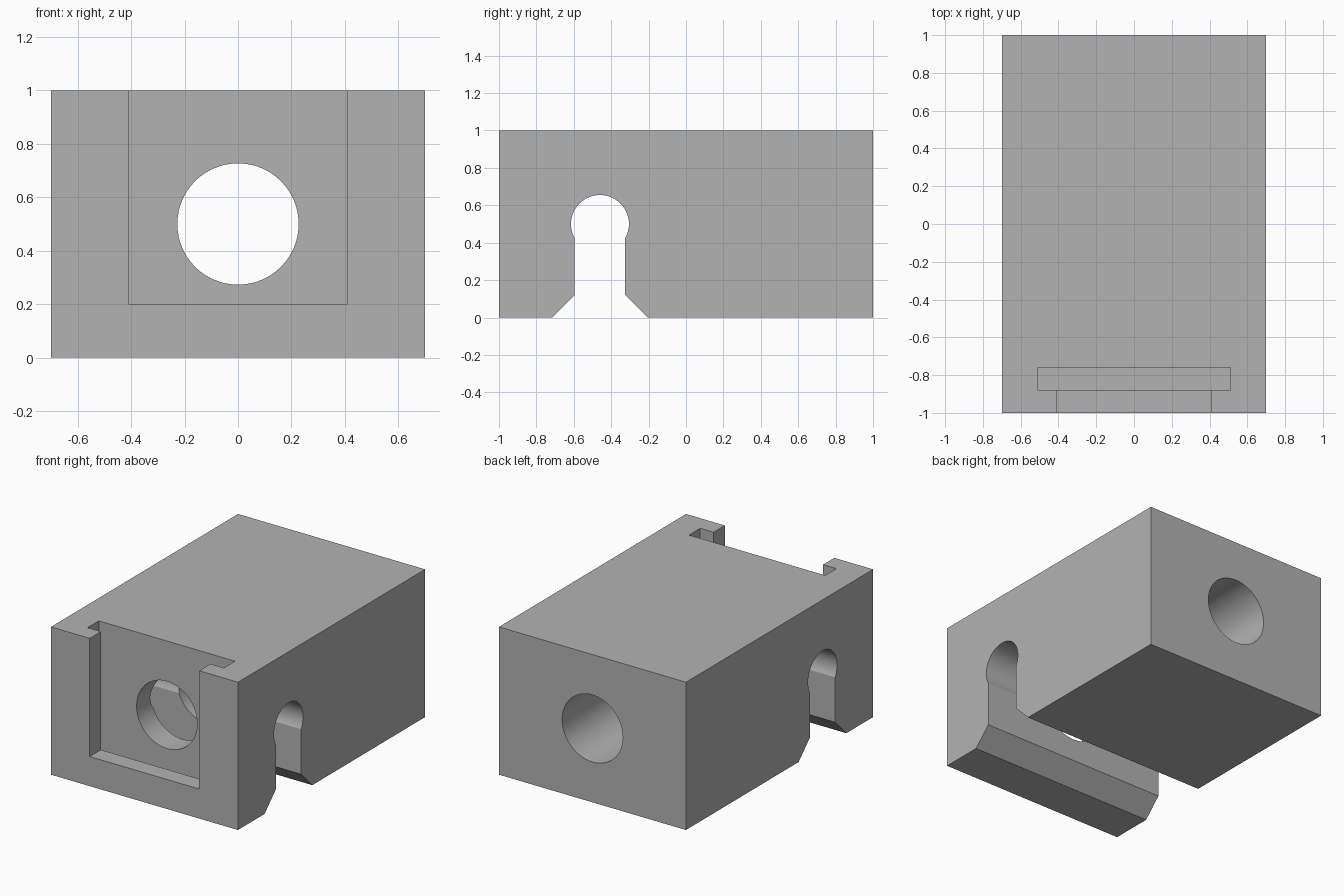
import bpy, bmesh, math
from mathutils import Matrix, Vector

old = bpy.data.objects.get("Cube")
if old:
    bpy.data.objects.remove(old, do_unlink=True)

grey = bpy.data.materials.new("plain grey")
grey.use_nodes = True
colour = (0.45, 0.45, 0.45, 1)
grey.diffuse_color = colour
grey.node_tree.nodes["Principled BSDF"].inputs["Base Color"].default_value = colour


def prism(name, outline, place, start, end):
    """Extrude a 2D outline from start to end; place maps (u, v, depth) to xyz."""
    bm = bmesh.new()
    face = bm.faces.new([bm.verts.new(place(u, v, start)) for u, v in outline])
    grown = bmesh.ops.extrude_face_region(bm, geom=[face])["geom"]
    step = Vector(place(0, 0, end)) - Vector(place(0, 0, start))
    bmesh.ops.translate(bm, vec=step, verts=[g for g in grown if isinstance(g, bmesh.types.BMVert)])
    bmesh.ops.recalc_face_normals(bm, faces=bm.faces)
    mesh = bpy.data.meshes.new(name)
    bm.to_mesh(mesh)
    bm.free()
    mesh.materials.append(grey)
    obj = bpy.data.objects.new(name, mesh)
    bpy.context.collection.objects.link(obj)
    return obj


def rect(u0, u1, v0, v1):
    return [(u0, v0), (u1, v0), (u1, v1), (u0, v1)]


def arc(cu, cv, radius, a0, a1, count):
    angles = [a0 + (a1 - a0) * i / count for i in range(count + 1)]
    return [(cu + radius * math.cos(a), cv + radius * math.sin(a)) for a in angles]


def along_x(u, v, d):
    return (d, u, v)


def along_y(u, v, d):
    return (u, d, v)


# Main body
body = prism("block_body", rect(-0.7, 0.7, 0, 1), along_y, -1, 1)

# Round bore running front to back
bore_outline = arc(0, 0.5, 0.227, 0, math.tau, 64)[:-1]
bore = prism("bore_cutter", bore_outline, along_y, -1.2, 1.2)

# Stepped pocket open at the top: narrow mouth, wider slot behind it
mouth = prism("mouth_cutter", rect(-0.41, 0.41, 0.2, 1.2), along_y, -1.2, -0.82)
slot = prism("slot_cutter", rect(-0.51, 0.51, 0.1, 1.2), along_y, -0.88, -0.76)

# Keyhole channel from side to side, with a chamfered opening underneath
mid, radius, half, chamfer = -0.46, 0.155, 0.135, 0.12
flare = half + chamfer + 0.1
dip = math.acos(half / radius)
keyhole = [(mid - flare, -0.1), (mid + flare, -0.1), (mid + half, chamfer)]
keyhole += arc(mid, 0.5, radius, -dip, math.pi + dip, 48)
keyhole.append((mid - half, chamfer))
channel = prism("channel_cutter", keyhole, along_x, -1, 1)

# Cut the body, then drop the cutters
for cutter in (bore, mouth, slot, channel):
    cutter.hide_render = True
    mod = body.modifiers.new(cutter.name, "BOOLEAN")
    mod.operation = "DIFFERENCE"
    mod.solver = "EXACT"
    mod.object = cutter
    bpy.context.view_layer.objects.active = body
    bpy.ops.object.modifier_apply(modifier=mod.name)
    bpy.data.objects.remove(cutter, do_unlink=True)

# Smooth the round walls, keep the corners sharp
bpy.ops.object.select_all(action="DESELECT")
body.select_set(True)
bpy.context.view_layer.objects.active = body
bpy.ops.object.shade_smooth_by_angle(angle=math.radians(20))
